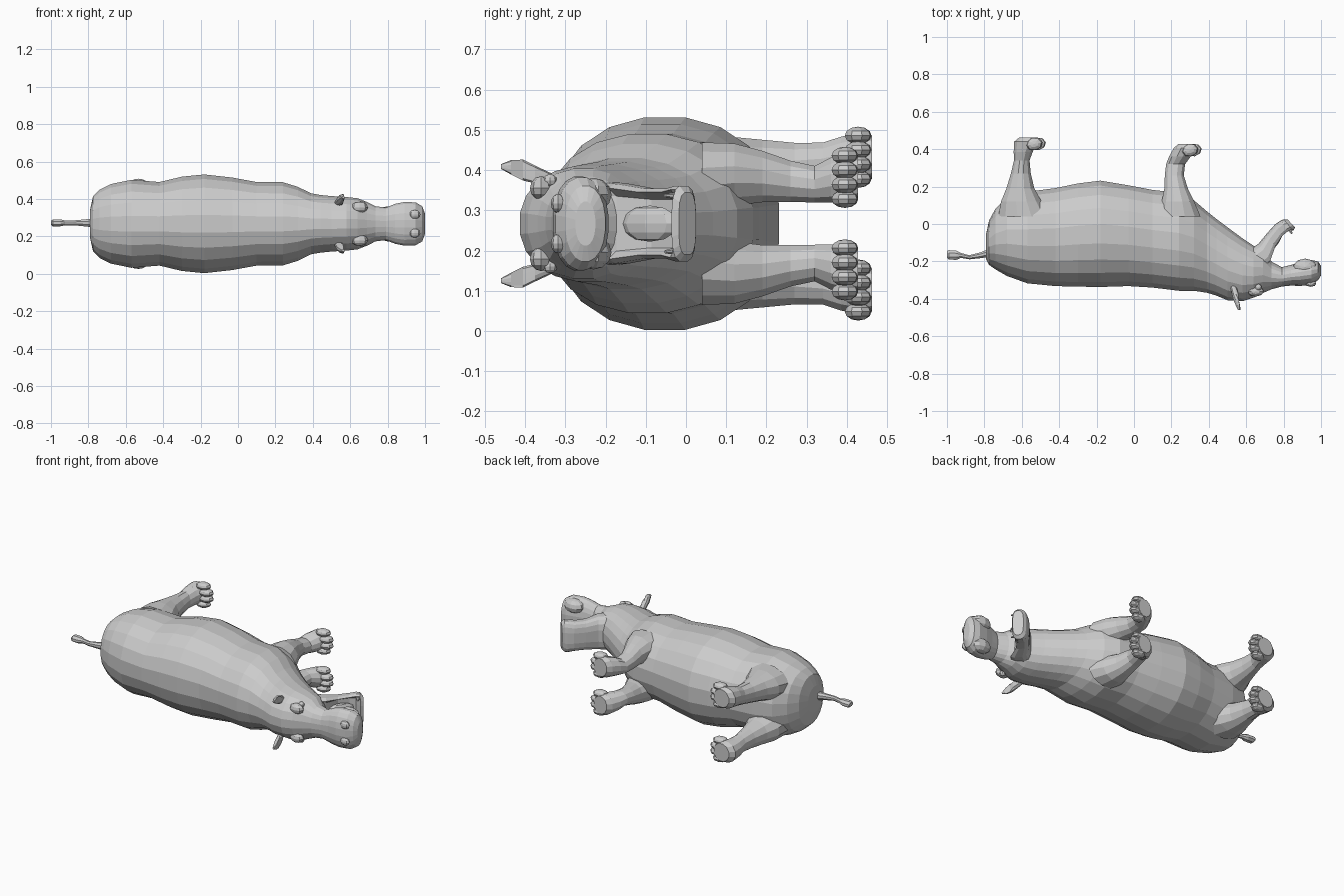
import bpy, bmesh, math
from mathutils import Vector, Matrix

ZC = 0.267  # mirror plane height: the animal lies on its side


def finish(bm, name):
    bmesh.ops.recalc_face_normals(bm, faces=bm.faces)
    me = bpy.data.meshes.new(name)
    bm.to_mesh(me)
    bm.free()
    ob = bpy.data.objects.new(name, me)
    bpy.context.collection.objects.link(ob)
    return ob


def loft(name, rings, n=12, dent=None, power=1.0):
    """Skin rings of (centre, u, v); dent[i] limits how far ring i reaches along +u."""
    bm = bmesh.new()
    loops = []
    for i, (c, u, v) in enumerate(rings):
        loop = []
        for k in range(n):
            a = 2 * math.pi * (k + 0.5) / n
            cu, cv = math.cos(a), math.sin(a)
            cu = math.copysign(abs(cu) ** power, cu)
            cv = math.copysign(abs(cv) ** power, cv)
            if dent and abs(cv) < 0.85 and cu > 0:
                cu = min(cu, dent[i])
            loop.append(bm.verts.new(Vector(c) + Vector(u) * cu + Vector(v) * cv))
        loops.append(loop)
    for a, b in zip(loops, loops[1:]):
        for k in range(n):
            j = (k + 1) % n
            bm.faces.new((a[k], a[j], b[j], b[k]))
    bm.faces.new(loops[0])
    bm.faces.new(loops[-1])
    return finish(bm, name)


def blob(name, c, size, turn=0.0, seg=8, rows=6):
    """Low-poly ellipsoid turned about z."""
    bm = bmesh.new()
    m = (Matrix.Translation(c) @ Matrix.Rotation(turn, 4, 'Z')
         @ Matrix.Diagonal((*size, 1)))
    bmesh.ops.create_uvsphere(bm, u_segments=seg, v_segments=rows, radius=1, matrix=m)
    return finish(bm, name)


def along_x(x, y0, y1, h):
    return ((x, (y0 + y1) / 2, ZC), (0, (y1 - y0) / 2, 0), (0, 0, h))


# Torso, neck, head and upper jaw: x, back y, belly y, half width
body = [
    (-0.79, -0.19, -0.05, 0.08), (-0.775, -0.22, 0.02, 0.15), (-0.74, -0.245, 0.085, 0.185),
    (-0.68, -0.28, 0.145, 0.215), (-0.57, -0.32, 0.175, 0.238), (-0.42, -0.335, 0.195, 0.226),
    (-0.30, -0.338, 0.22, 0.255), (-0.18, -0.34, 0.235, 0.267), (-0.03, -0.335, 0.21, 0.25),
    (0.10, -0.343, 0.185, 0.226), (0.24, -0.36, 0.17, 0.225), (0.32, -0.36, 0.13, 0.20),
    (0.39, -0.37, 0.07, 0.165), (0.44, -0.385, 0.03, 0.156), (0.50, -0.41, -0.015, 0.150),
    (0.58, -0.415, -0.075, 0.145), (0.64, -0.395, -0.115, 0.138), (0.69, -0.37, -0.135, 0.118),
    (0.735, -0.35, -0.20, 0.095), (0.79, -0.335, -0.23, 0.088), (0.84, -0.33, -0.218, 0.108),
    (0.89, -0.332, -0.203, 0.118), (0.95, -0.325, -0.192, 0.116), (0.985, -0.30, -0.20, 0.095),
    (1.0, -0.275, -0.225, 0.055)]
loft("body_and_head", [along_x(*r) for r in body], 20, power=0.93)

# Open lower jaw: outer point, inner point, half width, hollow depth
jaw = [((0.61, -0.14), (0.70, -0.25), 0.105, 1.0), ((0.665, -0.105), (0.742, -0.21), 0.10, 0.3),
       ((0.71, -0.05), (0.765, -0.13), 0.088, -0.1), ((0.755, 0.0), (0.80, -0.075), 0.088, -0.1),
       ((0.785, 0.02), (0.83, -0.05), 0.095, 0.2), ((0.80, 0.025), (0.852, -0.036), 0.095, 1.0),
       ((0.82, 0.025), (0.862, -0.018), 0.078, 1.0)]
rings = []
for (ox, oy), (ix, iy), h, d in jaw:
    rings.append((((ox + ix) / 2, (oy + iy) / 2, ZC),
                  ((ix - ox) / 2, (iy - oy) / 2, 0), (0, 0, h)))
loft("lower_jaw", rings, 16, [j[3] for j in jaw], power=0.65)
blob("tongue", (0.755, -0.09, ZC), (0.085, 0.022, 0.045), math.radians(57))

# Tail with flattened tuft
tail = [(-0.76, -0.15, 0.026, 0.028), (-0.82, -0.167, 0.017, 0.02), (-0.88, -0.178, 0.012, 0.014),
        (-0.925, -0.168, 0.014, 0.014), (-0.95, -0.167, 0.027, 0.02), (-0.99, -0.165, 0.027, 0.02),
        (-1.0, -0.163, 0.02, 0.012)]
loft("tail", [((x, y, ZC + 0.005), (0, r, 0), (0, 0, h)) for x, y, r, h in tail], 8)

# Legs: y, rear x, front x, side offset, half width
front = [(0.04, 0.12, 0.36, 0.115, 0.09), (0.12, 0.145, 0.325, 0.122, 0.08),
         (0.19, 0.16, 0.29, 0.117, 0.066), (0.26, 0.163, 0.268, 0.105, 0.053),
         (0.32, 0.17, 0.275, 0.098, 0.047), (0.36, 0.185, 0.305, 0.108, 0.058),
         (0.405, 0.21, 0.325, 0.115, 0.064), (0.428, 0.235, 0.325, 0.115, 0.055)]
rear = [(0.04, -0.73, -0.44, 0.115, 0.105), (0.12, -0.715, -0.49, 0.128, 0.09),
        (0.19, -0.685, -0.53, 0.135, 0.076), (0.27, -0.66, -0.55, 0.14, 0.063),
        (0.34, -0.643, -0.557, 0.147, 0.056), (0.385, -0.645, -0.54, 0.158, 0.06),
        (0.44, -0.643, -0.515, 0.165, 0.065), (0.463, -0.615, -0.51, 0.165, 0.055)]

for s, side in ((1, "upper"), (-1, "lower")):
    for kind, leg, tx, ty in (("front", front, 0.318, 0.395), ("rear", rear, -0.515, 0.428)):
        loft(f"{side}_{kind}_leg",
             [(((a + b) / 2, y, ZC + s * z), ((b - a) / 2, 0, 0), (0, 0, h))
              for y, a, b, z, h in leg], 12)
        zc = leg[-1][3]
        # Four toes fanned over the foot
        for i in range(4):
            t = i - 1.5
            blob(f"{side}_{kind}_toe", (tx - 0.018 * (abs(t) > 1), ty, ZC + s * zc + t * 0.036),
                 (0.045, 0.034, 0.022), math.radians(12))
    # Ear: leaf shape with a hollow facing forward
    ear = [(0.53, -0.33, 0.105, 0.018, 0.018), (0.545, -0.375, 0.122, 0.022, 0.022),
           (0.56, -0.405, 0.133, 0.03, 0.026), (0.565, -0.435, 0.14, 0.022, 0.018),
           (0.563, -0.46, 0.142, 0.007, 0.006)]
    loft(f"{side}_ear", [((x, y, ZC + s * z), (r, 0, 0), (0, 0, h)) for x, y, z, r, h in ear],
         10, [1, 0.6, -0.1, 0.1, 1])
    # Brow, eye, nostril, hanging lip and tusk
    blob(f"{side}_brow", (0.65, -0.36, ZC + s * 0.088), (0.045, 0.028, 0.03))
    blob(f"{side}_eye", (0.665, -0.338, ZC + s * 0.107), (0.018, 0.018, 0.016))
    blob(f"{side}_nostril", (0.945, -0.318, ZC + s * 0.05), (0.03, 0.018, 0.024))
    blob(f"{side}_lip", (0.915, -0.23, ZC + s * 0.072), (0.065, 0.045, 0.042), seg=10)
    loft(f"{side}_tusk", [((0.825, -0.02, ZC + s * 0.068), (0.01, 0.008, 0), (0, 0, 0.01)),
                          ((0.845, -0.052, ZC + s * 0.07), (0.004, 0.003, 0), (0, 0, 0.004))], 6)
